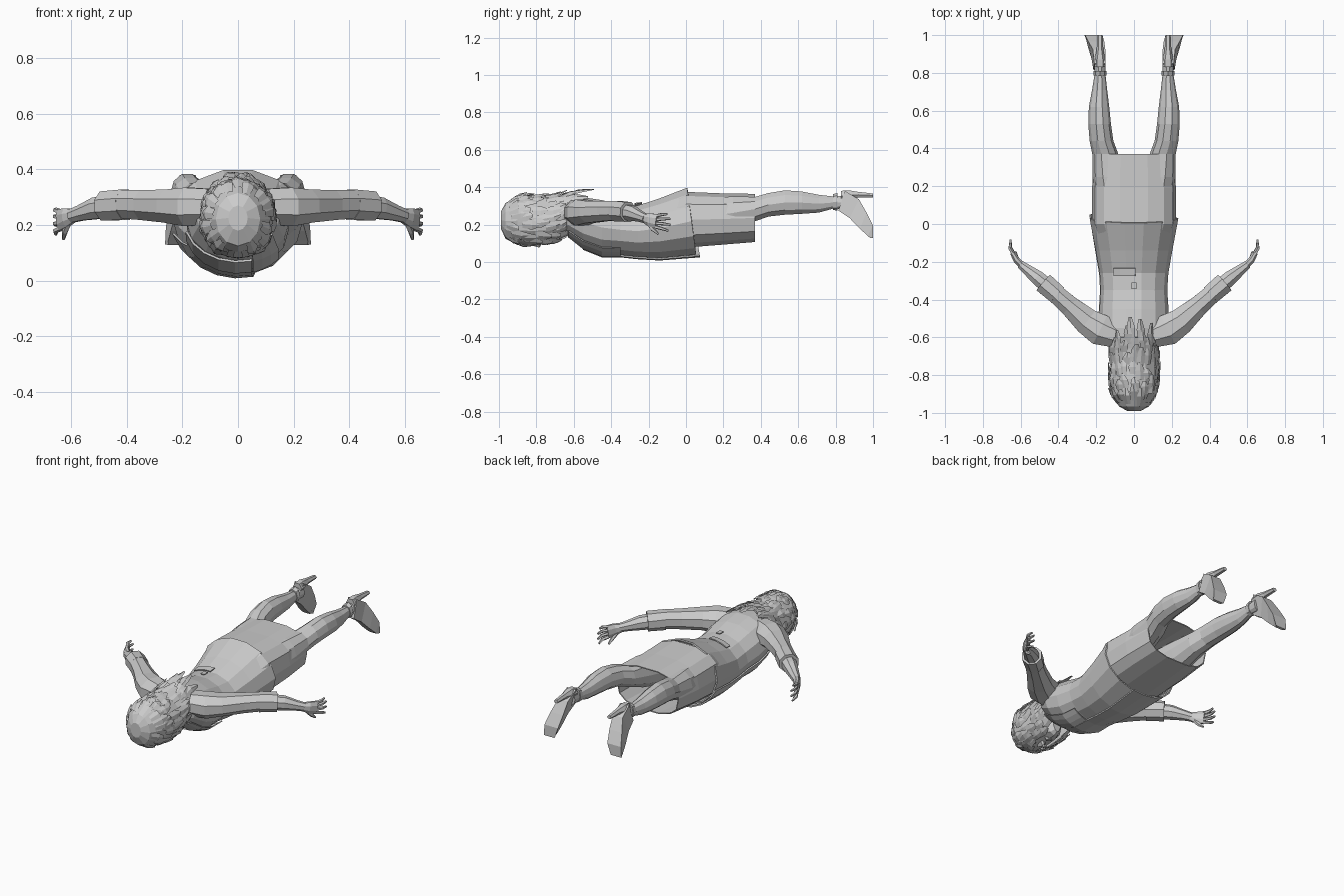
import bpy, bmesh, random
from math import sin, cos, radians, copysign
from mathutils import Vector as V

if "Cube" in bpy.data.objects:
    bpy.data.objects.remove(bpy.data.objects["Cube"])

random.seed(4)


def finish(name, bm, mirror=False, thick=0):
    bmesh.ops.recalc_face_normals(bm, faces=bm.faces)
    me = bpy.data.meshes.new(name)
    bm.to_mesh(me)
    bm.free()
    ob = bpy.data.objects.new(name, me)
    bpy.context.collection.objects.link(ob)
    if thick:
        m = ob.modifiers.new("thickness", 'SOLIDIFY')
        m.thickness = thick
    if mirror:
        m = ob.modifiers.new("mirror", 'MIRROR')
        m.use_mirror_merge = False
    return ob


def skin(bm, rings, closed=True, caps=True):
    vs = [[bm.verts.new(p) for p in r] for r in rings]
    n = len(vs[0])
    for a, b in zip(vs, vs[1:]):
        for i in range(n if closed else n - 1):
            j = (i + 1) % n
            bm.faces.new((a[i], a[j], b[j], b[i]))
    if caps:
        bm.faces.new(vs[0])
        bm.faces.new(vs[-1])


# A section is (y, centre x, half width, low z, high z, front slant)
def on_section(s, deg, p=1.0, out=0.0):
    y, cx, w, z0, z1 = s[:5]
    c, k = cos(radians(deg)), sin(radians(deg))
    x = (w + out) * copysign(abs(c) ** p, c)
    z = ((z1 - z0) / 2 + out) * copysign(abs(k) ** p, k)
    slant = s[5] * (1 - k) / 2 if len(s) > 5 else 0
    return V((cx + x, y + slant, (z0 + z1) / 2 + z))


def loft(name, secs, n=12, arc=None, p=1.0, out=0, caps=True, mirror=False, thick=0):
    bm = bmesh.new()
    if arc:
        angs = [arc[0] + (arc[1] - arc[0]) * i / n for i in range(n + 1)]
    else:
        angs = [360 * i / n for i in range(n)]
    skin(bm, [[on_section(s, a, p, out) for a in angs] for s in secs],
         closed=not arc, caps=caps and not arc)
    return finish(name, bm, mirror, thick)


# Path points are (x, y, z, horizontal radius, vertical radius)
def add_tube(bm, path, n=8, caps=True):
    pts = [V(q[:3]) for q in path]
    rings = []
    for i, q in enumerate(path):
        t = (pts[min(i + 1, len(pts) - 1)] - pts[max(i - 1, 0)]).normalized()
        side = t.cross(V((0, 0, 1))).normalized()
        up = side.cross(t)
        rings.append([pts[i] + side * q[3] * cos(radians(a)) + up * q[4] * sin(radians(a))
                      for a in [360 * (k + .5) / n for k in range(n)]])
    skin(bm, rings, caps=caps)


def tube(name, path, n=8, caps=True, thick=0):
    bm = bmesh.new()
    add_tube(bm, path, n, caps)
    return finish(name, bm, True, thick)


# Jacket body, narrow at the waist and flared at the hem
jacket = [(-.67, 0, .09, .17, .33), (-.63, 0, .155, .14, .345), (-.55, 0, .185, .075, .35),
          (-.45, 0, .183, .035, .335), (-.35, 0, .176, .035, .31), (-.26, 0, .182, .025, .305),
          (-.14, 0, .203, .018, .345), (.005, 0, .235, .035, .402, .05)]
loft("jacket", jacket, 14, caps=False, thick=.008)
loft("jacket_front_panel", [s[:5] + (s[5] + .02 if len(s) > 5 else 0,) for s in jacket[2:]],
     5, arc=(195, 285), out=.01, thick=.008)
loft("lapel", jacket[1:5], 3, arc=(286, 318), out=.012, thick=.006)

# Half belt and small pleat on the back
loft("back_belt", [(-.275, 0, .184, .025, .312), (-.235, 0, .19, .025, .318)], 3,
     arc=(88, 125), out=.004, thick=.006)
loft("back_pleat", [(-.345, 0, .178, .03, .316), (-.31, 0, .178, .03, .316)], 1,
     arc=(86, 94), out=.003, thick=.005)

# Skirt, open at the bottom
loft("skirt", [(-.06, 0, .2, .06, .35), (.0, 0, .222, .075, .378), (.19, 0, .222, .09, .37),
               (.37, 0, .21, .105, .367)], 14, p=.72, caps=False, thick=.006)

# Legs with full calves
loft("leg", [(.06, .11, .085, .13, .345), (.25, .14, .08, .17, .355), (.37, .152, .069, .215, .352),
             (.44, .172, .063, .24, .372), (.53, .182, .06, .25, .387), (.62, .185, .054, .255, .38),
             (.71, .182, .04, .262, .362), (.79, .18, .029, .285, .352), (.86, .18, .03, .28, .36)],
     10, mirror=True)
loft("ankle_strap", [(.785, .18, .033, .278, .362), (.81, .18, .034, .276, .37)], 8, mirror=True)

# Shoes: instep-to-sole slices plus a tall heel; toes splay outward
bm = bmesh.new()
slices = [((.815, .275), (.85, .38), .03), ((.875, .235), (.925, .335), .033),
          ((.93, .178), (.965, .265), .042), ((.972, .14), (1.0, .195), .046),
          ((.985, .128), (1.0, .13), .036)]
rings = []
for top, sole, w in slices:
    cx = [.18 + max(0, .36 - z) * .2 for z in (top[1], sole[1])]
    rings.append([(cx[0] - w * .6, *top), (cx[0] + w * .6, *top),
                  (cx[1] + w, *sole), (cx[1] - w, *sole)])
skin(bm, rings)
finish("shoe", bm, True)
loft("shoe_heel", [(.83, .18, .03, .32, .385), (.87, .18, .03, .325, .388),
                   (.92, .18, .018, .342, .378), (1.0, .18, .014, .345, .368)], 6, mirror=True)

# Sleeves, turned-back cuffs and forearms
tube("sleeve", [(.10, -.59, .265, .07, .07), (.18, -.56, .265, .09, .075), (.25, -.515, .268, .076, .064),
                (.34, -.435, .272, .058, .058), (.42, -.365, .275, .052, .055)])
tube("cuff", [(.405, -.375, .273, .056, .059), (.48, -.31, .268, .059, .057)], thick=.008)
tube("forearm", [(.44, -.345, .27, .045, .046), (.51, -.285, .26, .041, .042),
                 (.565, -.242, .243, .03, .03), (.60, -.215, .232, .023, .026)])

# Hands
bm = bmesh.new()
add_tube(bm, [(.59, -.222, .234, .021, .025), (.618, -.195, .226, .019, .037),
              (.642, -.155, .218, .015, .042)])
for i, (dy, dz) in enumerate([(-.018, .014), (0, .008), (0, -.004), (-.012, -.016)]):
    z = .247 - i * .02
    add_tube(bm, [(.638, -.16, z, .011, .010), (.656, -.122 + dy / 2, z + dz / 2, .010, .009),
                  (.654, -.082 + dy, z + dz - .004, .006, .006)], 5)
add_tube(bm, [(.61, -.2, .205, .013, .014), (.622, -.178, .175, .011, .011),
              (.627, -.148, .15, .006, .006)], 5)
finish("hand", bm, True)

# Head, neck and face
loft("head", [(-.96, 0, .05, .14, .30), (-.9, 0, .095, .1, .33), (-.82, 0, .108, .098, .34),
              (-.74, 0, .095, .1, .33), (-.69, 0, .055, .102, .3), (-.665, 0, .03, .115, .27)], 12)
loft("neck", [(-.74, 0, .06, .17, .3), (-.58, 0, .07, .16, .32)], 8)
loft("nose", [(-.83, 0, .006, .09, .12), (-.785, 0, .017, .077, .12), (-.775, 0, .012, .09, .12)], 4)
loft("lips", [(-.752, 0, .01, .094, .11), (-.74, 0, .026, .09, .12), (-.728, 0, .012, .094, .11)], 6)
loft("eyes", [(-.832, .038, .008, .1, .115), (-.822, .038, .018, .094, .12),
              (-.812, .038, .008, .1, .115)], 6, mirror=True)

# Hair: crown plus a wrap that leaves the face open
hair = [(-.99, 0, .035, .18, .27), (-.965, 0, .08, .125, .315), (-.9, 0, .117, .09, .352),
        (-.82, 0, .128, .085, .358), (-.73, 0, .125, .09, .352), (-.66, 0, .125, .115, .362),
        (-.6, 0, .11, .16, .378)]
loft("hair_crown", hair[:3], 12)
loft("hair_wrap", hair[2:], 10, arc=(-52, 232), thick=.008)


def hair_at(y, deg, out):
    for a, b in zip(hair, hair[1:]):
        if y <= b[0] or b is hair[-1]:
            t = min(1, max(0, (y - a[0]) / (b[0] - a[0])))
            p = on_section([u + (v - u) * t for u, v in zip(a, b)], deg, out=out)
            p.y = y
            return p


# Overlapping tapered locks laid over the hair
bm = bmesh.new()
for row, y0 in enumerate([-.95, -.88, -.81, -.75, -.69, -.64]):
    for k in range(15):
        deg = -55 + k * 290 / 14 + random.uniform(-7, 7)
        y = y0 + random.uniform(-.02, .02)
        length = random.uniform(.06, .1)
        if row == 5:
            if not 40 < deg < 140:
                continue
            length = random.uniform(.08, .14)
        sway = random.uniform(-6, 6)
        strip = []
        for t, w, out in ((0, 9, .001), (.55, 11, .009), (1, 4, random.uniform(.004, .016))):
            strip.append([hair_at(y + t * length, deg + sway * t + d, out if d else out + .004)
                          for d in (-w, 0, w)])
        skin(bm, strip, closed=False, caps=False)
finish("hair_locks", bm)

# Fringe locks hanging over the brow and cheeks
bm = bmesh.new()
for k in range(9):
    deg = 226 + k * 11
    side = abs(k - 4) / 4
    skin(bm, [[hair_at(-.93 + t * (.06 + .16 * side), deg + d, o) for d in (-w, w)]
              for t, w, o in ((0, 8, .002), (.6, 8, .008), (1, 2, .004))], closed=False, caps=False)
finish("fringe", bm)
